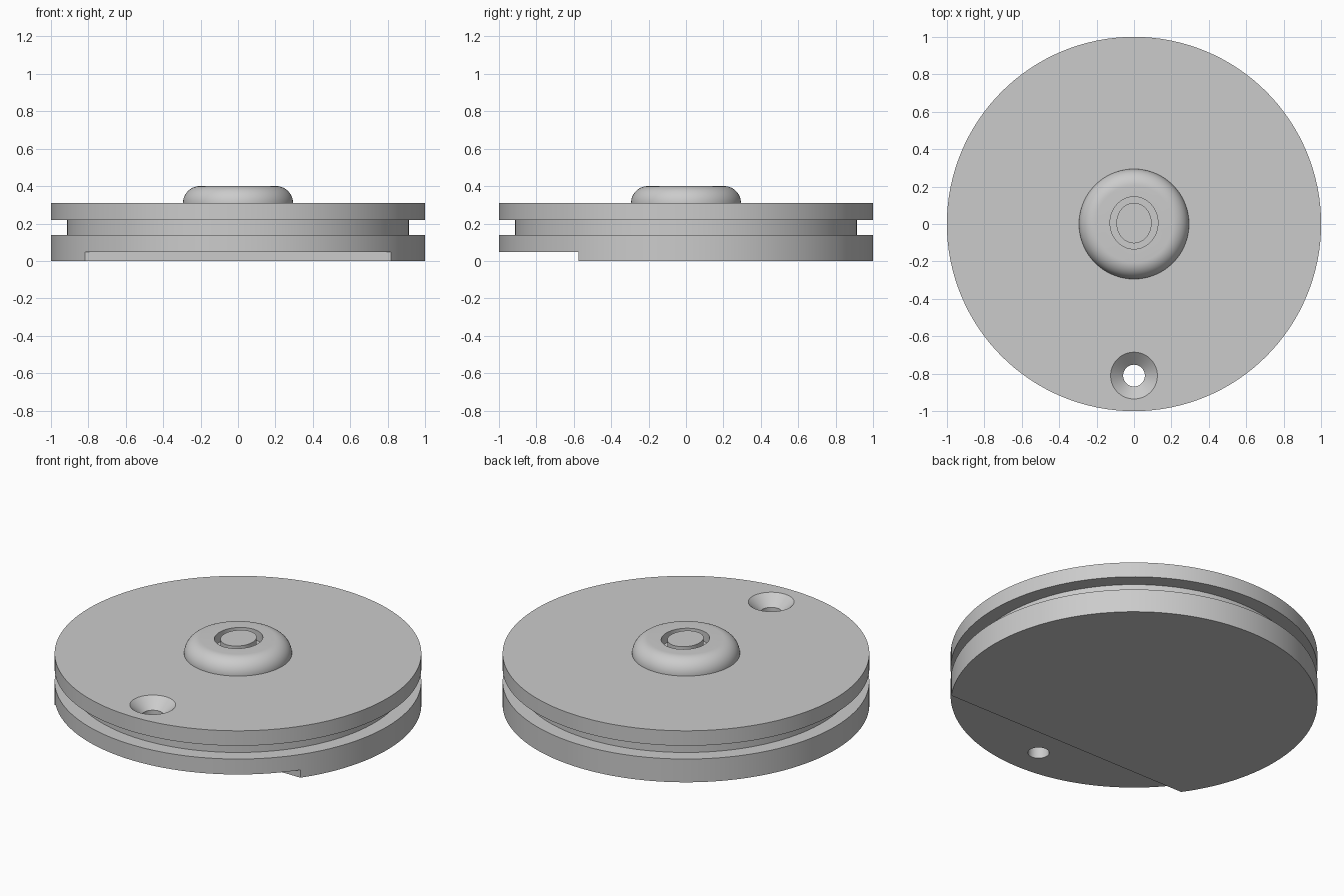
import bpy
import bmesh
import math
from mathutils import Matrix

default = bpy.data.objects.get("Cube")
if default:
    bpy.data.objects.remove(default, do_unlink=True)

SEGMENTS = 128
grey = bpy.data.materials.new("plain grey")
grey.use_nodes = True
grey.diffuse_color = (0.6, 0.6, 0.6, 1)
grey.node_tree.nodes["Principled BSDF"].inputs["Base Color"].default_value = (0.6, 0.6, 0.6, 1)


def add_object(name, bm):
    bmesh.ops.recalc_face_normals(bm, faces=bm.faces)
    mesh = bpy.data.meshes.new(name)
    bm.to_mesh(mesh)
    bm.free()
    mesh.materials.append(grey)
    obj = bpy.data.objects.new(name, mesh)
    bpy.context.collection.objects.link(obj)
    return obj


def lathe(name, profile, center=(0, 0), stretch=1.0):
    """Closed solid turned from (radius, height) points, optionally oval."""
    bm = bmesh.new()
    rings = []
    for r, z in profile:
        ring = []
        for i in range(SEGMENTS):
            a = math.tau * i / SEGMENTS
            ring.append(bm.verts.new((center[0] + r * math.cos(a),
                                      center[1] + r * stretch * math.sin(a), z)))
        rings.append(ring)
    for low, high in zip(rings, rings[1:]):
        for i in range(SEGMENTS):
            j = (i + 1) % SEGMENTS
            bm.faces.new((low[i], low[j], high[j], high[i]))
    bm.faces.new(rings[0])
    bm.faces.new(rings[-1])
    return add_object(name, bm)


def box(name, location, size):
    bm = bmesh.new()
    bmesh.ops.create_cube(bm, size=1, matrix=Matrix.Translation(location)
                          @ Matrix.Diagonal((*size, 1)))
    return add_object(name, bm)


def activate(obj):
    bpy.ops.object.select_all(action='DESELECT')
    obj.select_set(True)
    bpy.context.view_layer.objects.active = obj


def cut(obj, cutter):
    cutter.hide_render = True
    mod = obj.modifiers.new("cut", 'BOOLEAN')
    mod.operation = 'DIFFERENCE'
    mod.solver = 'EXACT'
    mod.object = cutter
    activate(obj)
    bpy.ops.object.modifier_apply(modifier=mod.name)
    bpy.data.objects.remove(cutter, do_unlink=True)


# Grooved disc
TOP = 0.31
disc = lathe("grooved_disc", [(1, 0), (1, 0.14), (0.915, 0.14),
                              (0.915, 0.22), (1, 0.22), (1, TOP)])

# Shallow step under the front edge
cut(disc, box("step_cutter", (0, -1.075, 0), (3, 1, 0.094)))

# Countersunk through hole near the front edge
cut(disc, lathe("hole_cutter", [(0.058, -0.1), (0.058, TOP - 0.06), (0.125, TOP),
                                (0.125, TOP + 0.1)], center=(0, -0.81)))

# Rounded hub with a quarter-round shoulder
HUB_R, FILLET = 0.294, 0.09
shoulder = [(HUB_R - FILLET + FILLET * math.cos(math.pi / 2 * k / 12),
             TOP + FILLET * math.sin(math.pi / 2 * k / 12)) for k in range(13)]
hub = lathe("rounded_hub", [(HUB_R, TOP - 0.04)] + shoulder)

# Oval recess with an oval post standing in it
HUB_TOP = TOP + FILLET
cut(hub, lathe("recess_cutter", [(0.128, HUB_TOP - 0.06), (0.128, HUB_TOP + 0.1)],
               center=(0, 0.006), stretch=1.09))
post = lathe("oval_post", [(0.094, HUB_TOP - 0.065), (0.094, HUB_TOP)],
             center=(0, 0.005), stretch=1.15)

for part in (disc, hub, post):
    activate(part)
    bpy.ops.object.shade_smooth_by_angle(angle=math.radians(30))
